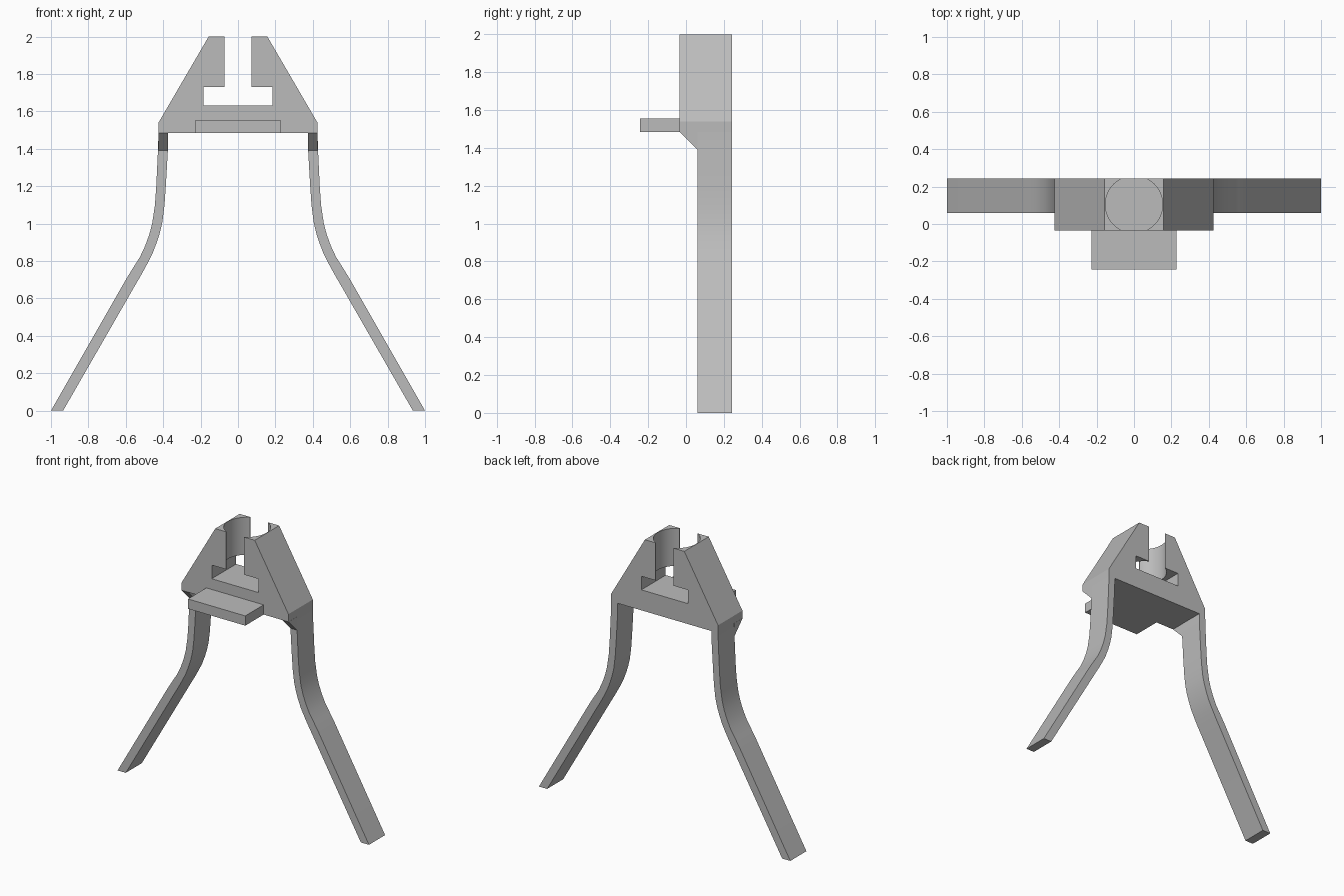
import bpy, bmesh, math
from mathutils import Vector

cube = bpy.data.objects.get("Cube")
if cube:
    bpy.data.objects.remove(cube, do_unlink=True)

grey = bpy.data.materials.new("plain grey")
grey.use_nodes = True
grey.diffuse_color = (0.5, 0.5, 0.5, 1)
grey.node_tree.nodes["Principled BSDF"].inputs["Base Color"].default_value = (0.5, 0.5, 0.5, 1)

FRONT, LEG_FRONT, BACK = -0.034, 0.06, 0.243
BASE = 1.485


def prism(name, points, offset):
    """Extrude a closed 3D outline along the offset vector."""
    bm = bmesh.new()
    face = bm.faces.new([bm.verts.new(p) for p in points])
    new = bmesh.ops.extrude_face_region(bm, geom=[face])["geom"]
    moved = [v for v in new if isinstance(v, bmesh.types.BMVert)]
    bmesh.ops.translate(bm, verts=moved, vec=Vector(offset))
    bmesh.ops.recalc_face_normals(bm, faces=bm.faces)
    mesh = bpy.data.meshes.new(name)
    bm.to_mesh(mesh)
    bm.free()
    obj = bpy.data.objects.new(name, mesh)
    bpy.context.collection.objects.link(obj)
    mesh.materials.append(grey)
    return obj


def smooth(obj):
    bpy.ops.object.select_all(action="DESELECT")
    obj.select_set(True)
    bpy.context.view_layer.objects.active = obj
    bpy.ops.object.shade_smooth_by_angle(angle=math.radians(25))


# Clamp body with a T-shaped slot
half = [(0.425, BASE), (0.425, 1.54), (0.157, 2), (0.072, 2),
        (0.072, 1.73), (0.185, 1.73), (0.185, 1.632)]
outline = half + [(-x, z) for x, z in reversed(half)]
body = prism("clamp_body", [(x, FRONT, z) for x, z in outline], (0, BACK - FRONT, 0))

# Round vertical bore through the jaws
ring = [2 * math.pi * i / 64 for i in range(64)]
mid = (FRONT + BACK) / 2
bore = prism("bore_cutter", [(0.153 * math.cos(a), mid + 0.153 * math.sin(a), 1.68)
                             for a in ring], (0, 0, 0.5))
cut = body.modifiers.new("bore", "BOOLEAN")
cut.object = bore
cut.operation = "DIFFERENCE"
cut.solver = "EXACT"
bpy.context.view_layer.objects.active = body
bpy.ops.object.modifier_apply(modifier=cut.name)
bpy.data.objects.remove(bore, do_unlink=True)
smooth(body)

# Front ledge
prism("front_ledge", [(-0.228, -0.243, BASE), (0.228, -0.243, BASE),
                      (0.228, -0.243, 1.555), (-0.228, -0.243, 1.555)],
      (0, FRONT + 0.243, 0))

# Splayed legs and the sloped gussets in front of them
outer = [(0.425, BASE), (0.428, 1.39), (0.437, 1.2), (0.444, 1.1), (0.459, 1.0),
         (0.475, 0.94), (0.497, 0.88), (0.525, 0.82), (0.56, 0.765), (0.6, 0.7), (1, 0)]
inner = [(0.935, 0), (0.55, 0.67), (0.515, 0.73), (0.485, 0.785), (0.457, 0.84),
         (0.434, 0.9), (0.418, 0.95), (0.404, 1.01), (0.393, 1.1), (0.386, 1.2),
         (0.375, 1.39), (0.373, BASE)]
for side, s in (("left", 1), ("right", -1)):
    leg = prism(side + "_leg", [(s * x, LEG_FRONT, z) for x, z in outer + inner],
                (0, BACK - LEG_FRONT, 0))
    smooth(leg)
    prism(side + "_gusset", [(s * 0.374, FRONT, BASE), (s * 0.374, LEG_FRONT, BASE),
                             (s * 0.374, LEG_FRONT, 1.39)], (s * 0.052, 0, 0))
